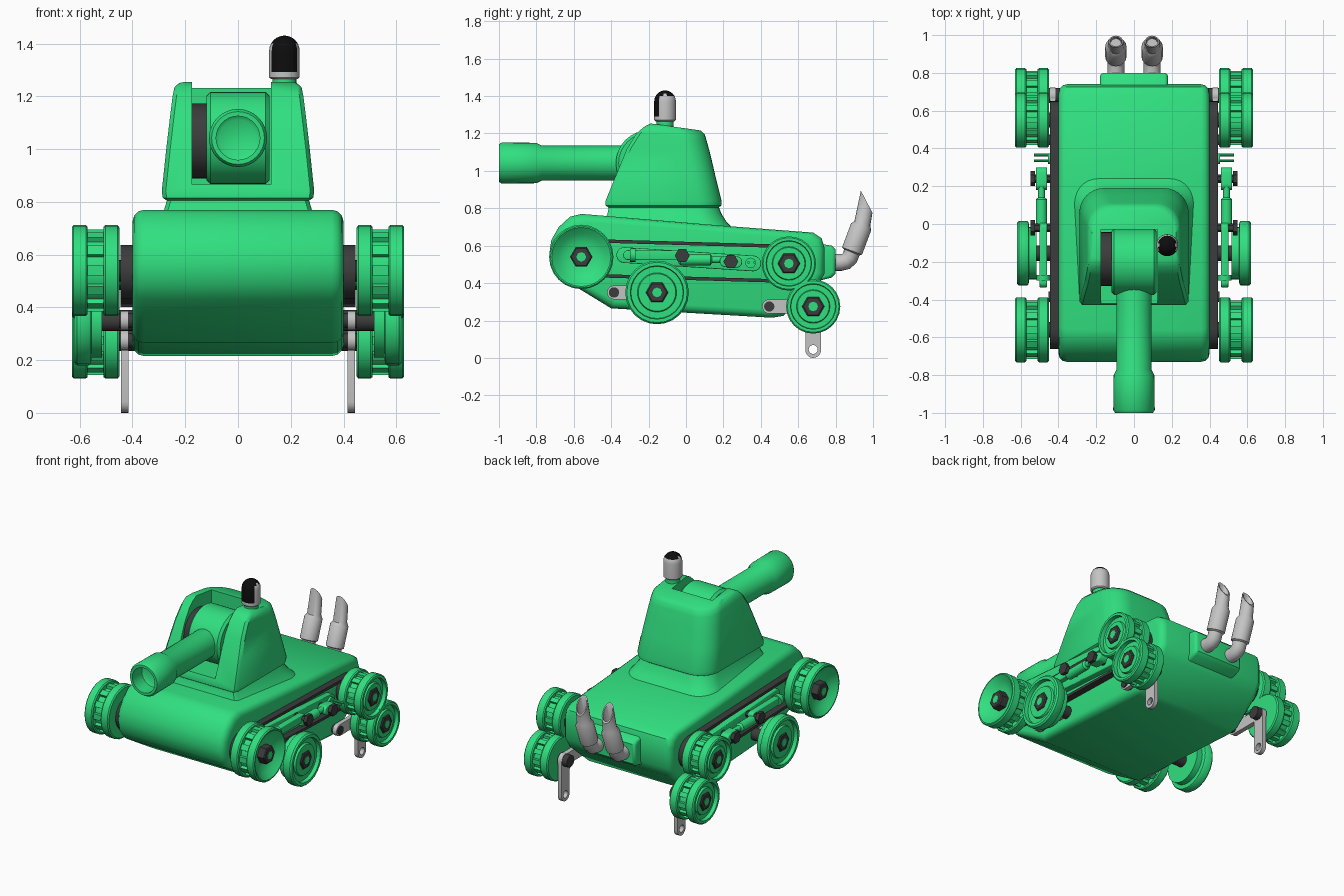
import bpy, bmesh, math
from mathutils import Vector

if "Cube" in bpy.data.objects:
    bpy.data.objects.remove(bpy.data.objects["Cube"])


def material(name, rgb):
    m = bpy.data.materials.new(name)
    m.diffuse_color = (*rgb, 1)
    m.use_nodes = True
    m.node_tree.nodes["Principled BSDF"].inputs["Base Color"].default_value = m.diffuse_color
    return m


GREEN = material("bright green", (0.03, 0.74, 0.215))
GREY = material("light grey metal", (0.55, 0.55, 0.55))
DARK = material("dark grey rubber", (0.045, 0.045, 0.045))
BLACK = material("black glass", (0.004, 0.004, 0.004))


def smooth(ob, angle=38):
    bpy.ops.object.select_all(action='DESELECT')
    ob.select_set(True)
    bpy.context.view_layer.objects.active = ob
    bpy.ops.object.shade_smooth_by_angle(angle=math.radians(angle))


def skin(name, rings, mat, loop=False):
    """Surface through rings of points, capped unless it closes on itself."""
    bm = bmesh.new()
    vs = [[bm.verts.new(p) for p in r] for r in rings]
    n = len(vs[0])
    for a, b in list(zip(vs, vs[1:])) + ([(vs[-1], vs[0])] if loop else []):
        for i in range(n):
            j = (i + 1) % n
            bm.faces.new((a[i], a[j], b[j], b[i]))
    if not loop:
        bm.faces.new(vs[0])
        bm.faces.new(vs[-1])
    bmesh.ops.recalc_face_normals(bm, faces=bm.faces[:])
    me = bpy.data.meshes.new(name)
    bm.to_mesh(me)
    bm.free()
    me.materials.append(mat)
    ob = bpy.data.objects.new(name, me)
    bpy.context.collection.objects.link(ob)
    smooth(ob)
    return ob


def lathe(name, profile, centre, axis, mat, seg=24, s=1):
    """Turn (position, radius) pairs round an axis."""
    u, v = [(1, 2), (2, 0), (0, 1)][axis]
    rings = []
    for t, r in profile:
        ring = []
        for i in range(seg):
            a = 2 * math.pi * i / seg
            p = list(centre)
            p[axis] += s * t
            p[u] += r * math.cos(a)
            p[v] += r * math.sin(a)
            ring.append(p)
        rings.append(ring)
    return skin(name, rings, mat)


def prism(name, outline, x0, x1, mat, c=0.0, steps=3):
    """Extrude a (y, z) outline along x, rounding the end edges by c."""
    ys, zs = zip(*outline)
    cy, cz = (min(ys) + max(ys)) / 2, (min(zs) + max(zs)) / 2
    hy, hz = (max(ys) - min(ys)) / 2, (max(zs) - min(zs)) / 2
    d = math.copysign(1, x1 - x0)
    arc = [(c * (1 - math.sin(a)), c * (1 - math.cos(a)))
           for a in [math.pi / 2 * k / steps for k in range(steps, -1, -1)]] if c else [(0, 0)]
    # pairs of (inset along x, inset of the outline)
    arc = [(i, o) for i, o in arc]
    stations = [(x0 + d * i, o) for i, o in arc] + [(x1 - d * i, o) for i, o in reversed(arc)]
    return skin(name, [[(x, cy + (y - cy) * (1 - o / hy), cz + (z - cz) * (1 - o / hz))
                        for y, z in outline] for x, o in stations], mat)


def capsule(p, q, r, n=10):
    a0 = math.atan2(q[1] - p[1], q[0] - p[0])
    pts = []
    for c, start in ((q, a0 - math.pi / 2), (p, a0 + math.pi / 2)):
        pts += [(c[0] + r * math.cos(start + math.pi * i / n),
                 c[1] + r * math.sin(start + math.pi * i / n)) for i in range(n + 1)]
    return pts


def cut(ob, cutter):
    cutter.hide_render = True
    m = ob.modifiers.new("cut", 'BOOLEAN')
    m.operation, m.object = 'DIFFERENCE', cutter
    bpy.context.view_layer.objects.active = ob
    bpy.ops.object.modifier_apply(modifier=m.name)
    bpy.data.objects.remove(cutter)
    smooth(ob)


def turret_ring(z, hx, yf, yb, slope=0.0, r=0.13):
    half = [(hx - 0.015, yf), (hx, yf + 0.02)]
    half += [(hx - r + r * math.cos(a), yb - r + r * math.sin(a))
             for a in [math.pi / 2 * k / 8 for k in range(9)]]
    pts = half + [(-x, y) for x, y in reversed(half)]
    return [(x, y, z - slope * max(0, y + 0.2)) for x, y in pts]


# Hull and rear exhaust box
prism("hull", [(-0.56, 0.77), (-0.62, 0.755), (-0.68, 0.70), (-0.72, 0.63), (-0.73, 0.56),
               (-0.715, 0.49), (-0.67, 0.43), (-0.40, 0.265), (0.46, 0.215), (0.52, 0.225),
               (0.70, 0.38), (0.74, 0.45), (0.74, 0.59), (0.725, 0.64), (0.68, 0.67),
               (0.22, 0.705)], -0.40, 0.40, GREEN, 0.045)
prism("exhaust_box", [(0.66, 0.40), (0.78, 0.43), (0.80, 0.45), (0.80, 0.58), (0.78, 0.60),
                      (0.66, 0.62)], -0.18, 0.18, GREEN, 0.02)

# Turret with a slot for the gun
skin("turret_neck", [turret_ring(*a) for a in (
    (0.66, 0.35, -0.47, 0.28), (0.73, 0.305, -0.44, 0.215), (0.77, 0.28, -0.42, 0.19),
    (0.82, 0.265, -0.41, 0.17))], GREEN)
turret = skin("turret", [turret_ring(*a) for a in (
    (0.805, 0.27, -0.415, 0.175), (0.815, 0.285, -0.43, 0.19), (0.84, 0.289, -0.43, 0.19),
    (1.0, 0.272, -0.365, 0.155, 0.05), (1.12, 0.258, -0.315, 0.13, 0.09),
    (1.2, 0.248, -0.265, 0.11, 0.12), (1.235, 0.241, -0.225, 0.10, 0.13),
    (1.255, 0.222, -0.19, 0.08, 0.14))], GREEN)
cut(turret, prism("slot_cutter", [(-0.6, 0.865), (-0.03, 0.865), (-0.03, 1.5), (-0.6, 1.5)],
                  -0.175, 0.125, GREEN))

# Gun: drum mount, dark side disc, barrel with hollow muzzle
lathe("gun_drum", [(-0.12, 0.16), (-0.105, 0.175), (0.105, 0.175), (0.12, 0.16)],
      (0, -0.2, 1.042), 0, GREEN, 32)
lathe("gun_drum_disc", [(-0.174, 0.142), (-0.115, 0.142)], (0, -0.185, 1.03), 0, DARK, 32)
lathe("gun_barrel", [(-0.25, 0.093), (-0.77, 0.093), (-0.80, 0.108), (-0.985, 0.11),
                     (-1.0, 0.10), (-1.0, 0.083), (-0.90, 0.083), (-0.89, 0.07)],
      (0, 0, 1.042), 1, GREEN, 32)

# Periscope with a black visor running up over the dome
dome = [(1.372 + 0.058 * math.sin(a), 0.058 * math.cos(a))
        for a in [math.radians(d) for d in (0, 15, 30, 45, 60, 75, 86)]]
lathe("periscope_base", [(1.21, 0.045), (1.28, 0.045)], (0.176, -0.112, 0), 2, GREEN)
scope = lathe("periscope", [(1.265, 0.05), (1.272, 0.058), (1.292, 0.058)] + dome,
              (0.176, -0.112, 0), 2, GREY, 32)
scope.data.materials.append(BLACK)
for f in scope.data.polygons:
    x, y, z = f.center - Vector((0.176, -0.112, 0))
    if z > 1.29 and abs(x) < 0.045 and (y < -0.02 or z > 1.405):
        f.material_index = 1

# Front, middle, rear upper and rear lower wheels: name, y, z, radius
WHEELS = (("front", -0.56, 0.54, 0.172), ("middle", -0.155, 0.35, 0.17),
          ("rear_upper", 0.55, 0.505, 0.145), ("rear_lower", 0.68, 0.275, 0.145))

for s, side in ((1, "left"), (-1, "right")):
    for kind, y, z, R in WHEELS:
        tag, c = f"{kind}_{side}", (0, y, z)
        if kind == "middle":
            prof = [(0.515, 0.10), (0.515, 0.14), (0.555, 0.14), (0.558, 0.165), (0.565, R),
                    (0.61, R)]
            out = 0.62
        else:
            prof = [(0.45, 0.05), (0.45, 0.95 * R), (0.457, R), (0.503, R), (0.51, 0.96 * R),
                    (0.51, 0.8 * R), (0.57, 0.8 * R), (0.57, 0.96 * R), (0.577, R), (0.623, R)]
            out = 0.63
            # tread blocks in the groove
            for i in range(12):
                a = 2 * math.pi * i / 12
                e = Vector((0, math.cos(a), math.sin(a)))
                t = Vector((0, -math.sin(a), math.cos(a))) * R * 0.11
                skin(f"wheel_block_{tag}_{i}", [
                    [Vector((s * x, y, z)) + e * R * q + t * k
                     for q, k in ((0.76, -1), (0.9, -1), (0.9, 1), (0.76, 1))]
                    for x in (0.505, 0.575)], GREEN)
        if kind == "front":
            face = [(out, 0.96 * R), (out, 0.92 * R), (out - 0.03, 0.72 * R),
                    (out - 0.055, 0.45 * R), (out - 0.055, 0.02)]
        else:
            face = [(out, 0.95 * R), (out, 0.84 * R), (out - 0.025, 0.82 * R),
                    (out - 0.025, 0.62 * R), (out - 0.012, 0.59 * R), (out - 0.012, 0.02)]
        lathe(f"wheel_{tag}", prof + face, c, 0, GREEN, 24, s)
        lathe(f"wheel_nut_{tag}", [(0.55, 0.06), (out - 0.008, 0.06), (out - 0.002, 0.052)],
              c, 0, DARK, 6, s)
        lathe(f"wheel_bolt_{tag}", [(0.55, 0.026), (out, 0.026)], c, 0, GREEN, 8, s)
        lathe(f"axle_{tag}", [(0.38, 0.04), (0.53, 0.04)], c, 0, DARK, 16, s)

    # Belt round the upper wheels' hubs, and a raised plate inside it
    o, i = [capsule((-0.56, 0.535), (0.55, 0.503), r) for r in (0.102, 0.084)]
    skin(f"belt_{side}", [[(s * x, *p) for p in pts] for x, pts in
                          ((0.385, o), (0.445, o), (0.445, i), (0.385, i))], DARK, loop=True)
    for kind, y, z in (("front", -0.56, 0.535), ("rear", 0.55, 0.503)):
        lathe(f"belt_hub_{kind}_{side}", [(0.38, 0.086), (0.44, 0.086)], (0, y, z), 0, DARK, 20, s)
    prism(f"side_plate_{side}", capsule((-0.33, 0.55), (0.36, 0.505), 0.042),
          s * 0.39, s * 0.44, GREEN, 0.006)

    # Damper linkage with dark hex bolts
    prism(f"damper_link_{side}", capsule((-0.31, 0.55), (-0.02, 0.548), 0.026),
          s * 0.46, s * 0.50, GREEN, 0.005)
    prism(f"damper_end_{side}", capsule((0.21, 0.516), (0.27, 0.513), 0.03),
          s * 0.46, s * 0.52, GREEN, 0.005)
    lathe(f"damper_body_{side}", [(-0.04, 0.02), (-0.03, 0.03), (0.13, 0.03), (0.14, 0.018),
                                  (0.24, 0.018)], (s * 0.49, 0, 0.525), 1, GREEN, 16)
    lathe(f"damper_collar_{side}", [(-0.30, 0.036), (-0.27, 0.036)],
          (s * 0.48, 0, 0.55), 1, GREEN, 16)
    for k, (y, z) in enumerate(((-0.02, 0.547), (0.24, 0.515))):
        lathe(f"damper_bolt_{k}_{side}", [(0.43, 0.022), (0.525, 0.022), (0.525, 0.04),
                                          (0.548, 0.04)], (0, y, z), 0, DARK, 6, s)
    for k, dy in enumerate((0.335, 0.365)):
        lathe(f"plate_pin_{k}_{side}", [(0.42, 0.007), (0.53, 0.007)],
              (0, dy, 0.51), 0, GREEN, 8, s)
    lathe(f"plate_boss_{side}", [(0.43, 0.028), (0.455, 0.028)], (0, 0.345, 0.508), 0, GREEN, 16, s)

    # Grey swing arms with dark pivots; the rear one has a drop leg with a hole
    prism(f"middle_arm_{side}", capsule((-0.385, 0.35), (-0.155, 0.35), 0.037),
          s * 0.415, s * 0.445, GREY)
    prism(f"rear_arm_{side}", capsule((0.445, 0.275), (0.68, 0.275), 0.038),
          s * 0.415, s * 0.445, GREY)
    leg = prism(f"rear_leg_{side}", capsule((0.68, 0.275), (0.68, 0.042), 0.042),
                s * 0.416, s * 0.444, GREY)
    cut(leg, lathe("hole_cutter", [(0.3, 0.024), (0.6, 0.024)], (0, 0.68, 0.045), 0, GREY, 16, s))
    for kind, y, z in (("middle", -0.385, 0.35), ("rear", 0.445, 0.275)):
        lathe(f"{kind}_arm_pivot_{side}", [(0.36, 0.028), (0.452, 0.028)], (0, y, z), 0, DARK, 12, s)

    # Bent exhaust pipe with a slant-cut hollow tip: y, z, radius, angle, slant
    rings = []
    for y, z, r, a, k in ((0.77, 0.51, 0.045, 0, 0), (0.83, 0.51, 0.045, 0, 0),
                          (0.857, 0.517, 0.045, 25, 0), (0.877, 0.537, 0.045, 50, 0),
                          (0.886, 0.565, 0.045, 68, 0), (0.888, 0.572, 0.057, 70, 0),
                          (0.936, 0.70, 0.057, 70, 0), (0.943, 0.72, 0.044, 76, 0),
                          (0.966, 0.835, 0.039, 82, 1.4), (0.966, 0.835, 0.031, 82, 1.4),
                          (0.953, 0.76, 0.029, 82, 0)):
        a = math.radians(a)
        d, n = Vector((0, math.cos(a), math.sin(a))), Vector((0, -math.sin(a), math.cos(a)))
        rings.append([Vector((s * 0.096, y, z)) + Vector((r * math.cos(w), 0, 0))
                      + (n + d * k) * r * math.sin(w)
                      for w in [2 * math.pi * i / 16 for i in range(16)]])
    skin(f"exhaust_pipe_{side}", rings, GREY)
